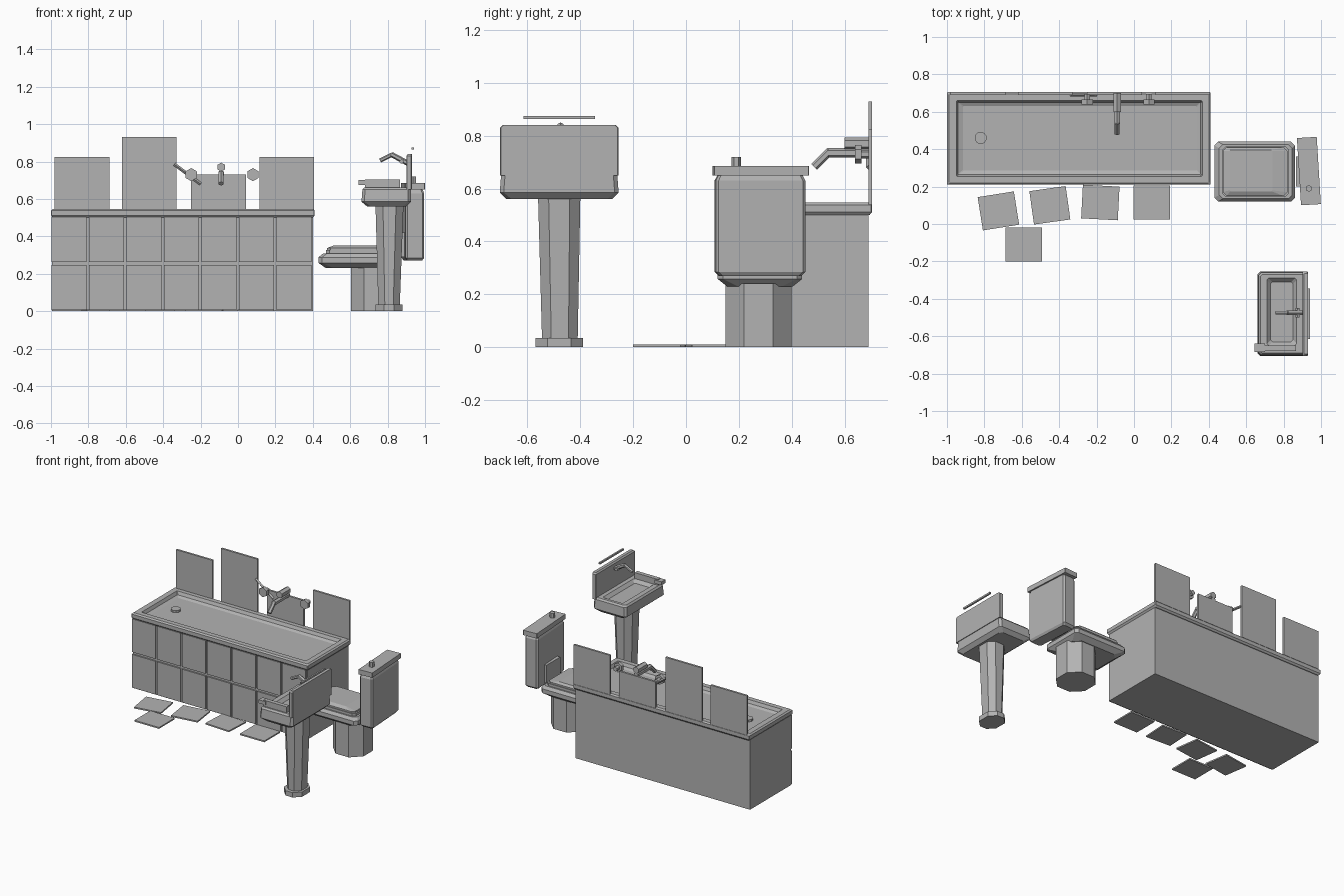
import bpy, bmesh, math
from mathutils import Vector

grey = bpy.data.materials.new("plain grey")
grey.diffuse_color = (0.45, 0.45, 0.45, 1)


def finish(name, bm, loc=(0, 0, 0), turn=0):
    bmesh.ops.recalc_face_normals(bm, faces=bm.faces)
    mesh = bpy.data.meshes.new(name)
    bm.to_mesh(mesh)
    bm.free()
    mesh.materials.append(grey)
    ob = bpy.data.objects.new(name, mesh)
    ob.location = loc
    ob.rotation_euler.z = math.radians(turn)
    bpy.context.collection.objects.link(ob)
    return ob


def loft(name, rings, loc=(0, 0, 0), turn=0):
    """Stack of corner-cut rectangles: (x0, x1, y0, y1, z, cut)."""
    bm = bmesh.new()
    loops = []
    for x0, x1, y0, y1, z, c in rings:
        pts = [(x0 + c, y0), (x1 - c, y0), (x1, y0 + c), (x1, y1 - c),
               (x1 - c, y1), (x0 + c, y1), (x0, y1 - c), (x0, y0 + c)]
        loops.append([bm.verts.new((x, y, z)) for x, y in pts])
    for a, b in zip(loops, loops[1:]):
        for i in range(8):
            j = (i + 1) % 8
            bm.faces.new((a[i], a[j], b[j], b[i]))
    bm.faces.new(loops[0][::-1])
    bm.faces.new(loops[-1])
    return finish(name, bm, loc, turn)


def box(name, x0, x1, y0, y1, z0, z1, turn=0):
    bm = bmesh.new()
    bmesh.ops.create_cube(bm, size=1)
    for v in bm.verts:
        v.co = (v.co.x * (x1 - x0), v.co.y * (y1 - y0), v.co.z * (z1 - z0))
    return finish(name, bm, ((x0 + x1) / 2, (y0 + y1) / 2, (z0 + z1) / 2), turn)


def rod(name, a, b, r, sides=6):
    a, b = Vector(a), Vector(b)
    bm = bmesh.new()
    bmesh.ops.create_cone(bm, cap_ends=True, segments=sides, radius1=r, radius2=r,
                          depth=(b - a).length)
    q = (b - a).to_track_quat('Z', 'Y').to_matrix().to_4x4()
    bmesh.ops.transform(bm, verts=bm.verts, matrix=q)
    return finish(name, bm, (a + b) / 2)


# Bathtub: body, rim and shallow basin
box("tub_body", -0.995, 0.40, 0.222, 0.69, 0, 0.505)
C = 0.004
loft("tub_rim", [(-0.99, 0.40, 0.22, 0.695, 0.50, C), (-1, 0.41, 0.21, 0.705, 0.512, C),
                 (-1, 0.41, 0.21, 0.705, 0.538, C), (-0.99, 0.40, 0.22, 0.695, 0.547, C),
                 (-0.95, 0.365, 0.255, 0.66, 0.547, C), (-0.94, 0.355, 0.265, 0.65, 0.525, C),
                 (-0.915, 0.335, 0.285, 0.63, 0.515, C)])
rod("drain", (-0.82, 0.46, 0.51), (-0.82, 0.46, 0.53), 0.033, 10)

# Tiles on the tub front
for row in range(2):
    for col in range(7):
        x = -0.998 + col * 0.2005
        z = 0.006 + row * 0.257
        box("front_tile", x, x + 0.188, 0.212, 0.224, z, z + 0.24)

# Wall tiles behind the tub
for x, top in ((-0.98, 0.825), (-0.62, 0.93), (-0.25, 0.73), (0.115, 0.825)):
    box("wall_tile", x, x + 0.292, 0.69, 0.705, 0.54, top)

# Tub taps, spout and lever
for x in (-0.25, 0.08):
    rod("tap_stem", (x, 0.66, 0.73), (x, 0.695, 0.73), 0.017)
    rod("tap_knob", (x, 0.64, 0.73), (x, 0.665, 0.73), 0.035)
rod("tap_lever", (-0.34, 0.69, 0.785), (-0.20, 0.69, 0.68), 0.009, 4)
rod("spout_knob", (-0.09, 0.60, 0.77), (-0.09, 0.70, 0.77), 0.024)
rod("spout_arm", (-0.09, 0.535, 0.735), (-0.09, 0.70, 0.735), 0.018)
rod("spout_tip", (-0.09, 0.545, 0.742), (-0.09, 0.485, 0.682), 0.015)

# Loose floor tiles
for x, y, turn in ((-0.725, 0.07, 9), (-0.45, 0.10, 8), (-0.18, 0.115, -3),
                   (0.095, 0.115, 0), (-0.59, -0.11, 0)):
    box("floor_tile", x - 0.098, x + 0.098, y - 0.09, y + 0.09, 0, 0.01, turn)

# Toilet: pedestal, bowl, seat and lid
loft("toilet_pedestal", [(0.605, 0.85, 0.15, 0.40, 0, 0.07), (0.605, 0.85, 0.15, 0.40, 0.24, 0.07)])
loft("toilet_bowl", [(0.47, 0.83, 0.155, 0.405, 0.23, 0.04), (0.43, 0.86, 0.12, 0.44, 0.258, 0.02),
                     (0.43, 0.86, 0.12, 0.44, 0.288, 0.02), (0.455, 0.845, 0.135, 0.425, 0.308, 0.02)])
loft("toilet_seat", [(0.47, 0.83, 0.145, 0.415, 0.30, 0.02), (0.47, 0.83, 0.145, 0.415, 0.326, 0.02)])
loft("toilet_lid", [(0.475, 0.82, 0.15, 0.41, 0.326, 0.02), (0.475, 0.82, 0.15, 0.41, 0.337, 0.02),
                    (0.51, 0.74, 0.175, 0.395, 0.35, 0.005)])

# Cistern, slightly turned
loft("cistern", [(-0.04, 0.04, -0.155, 0.155, 0.27, 0.01), (-0.05, 0.05, -0.17, 0.17, 0.285, 0.01),
                 (-0.05, 0.05, -0.17, 0.17, 0.63, 0.01), (-0.043, 0.043, -0.16, 0.16, 0.65, 0.01)],
     (0.935, 0.28, 0), 3.5)
loft("cistern_lid", [(-0.053, 0.053, -0.18, 0.18, 0.65, 0.002),
                     (-0.053, 0.053, -0.18, 0.18, 0.685, 0.002)], (0.935, 0.283, 0), 3.5)
rod("flush_button", (0.935, 0.19, 0.68), (0.935, 0.19, 0.72), 0.018)
box("cistern_bracket", 0.865, 0.90, 0.20, 0.36, 0.29, 0.42)

# Washbasin: foot, column, bowl, splashback
loft("basin_foot", [(0.735, 0.88, -0.57, -0.39, 0, 0.045), (0.735, 0.88, -0.57, -0.39, 0.035, 0.045)])
loft("basin_column", [(0.75, 0.865, -0.545, -0.41, 0.03, 0.035), (0.735, 0.885, -0.56, -0.40, 0.57, 0.04)])
loft("basin_bowl", [(0.69, 0.90, -0.68, -0.28, 0.56, 0.02), (0.66, 0.925, -0.705, -0.255, 0.585, 0.015),
                    (0.665, 0.925, -0.70, -0.26, 0.65, 0.015), (0.675, 0.92, -0.69, -0.27, 0.662, 0.01),
                    (0.71, 0.87, -0.65, -0.29, 0.662, 0.01), (0.73, 0.85, -0.63, -0.31, 0.64, 0.01)])
back = [(0.90, 0.93, -0.705, -0.255, 0.65, 0.004), (0.90, 0.93, -0.705, -0.255, 0.83, 0.004),
        (0.908, 0.93, -0.695, -0.265, 0.84, 0.004)]
loft("splashback", back)

# Basin spout, dish rail and floating shelf strip
rod("basin_spout_back", (0.91, -0.475, 0.79), (0.82, -0.475, 0.838), 0.014)
rod("basin_spout_tip", (0.825, -0.475, 0.838), (0.76, -0.475, 0.805), 0.011)
rod("basin_spout_cross", (0.875, -0.50, 0.80), (0.875, -0.45, 0.80), 0.012)
box("dish_rail", 0.68, 0.865, -0.68, -0.65, 0.66, 0.705)
box("dish_end", 0.645, 0.70, -0.685, -0.64, 0.675, 0.70)
box("shelf_strip", 0.928, 0.94, -0.615, -0.345, 0.863, 0.875)
